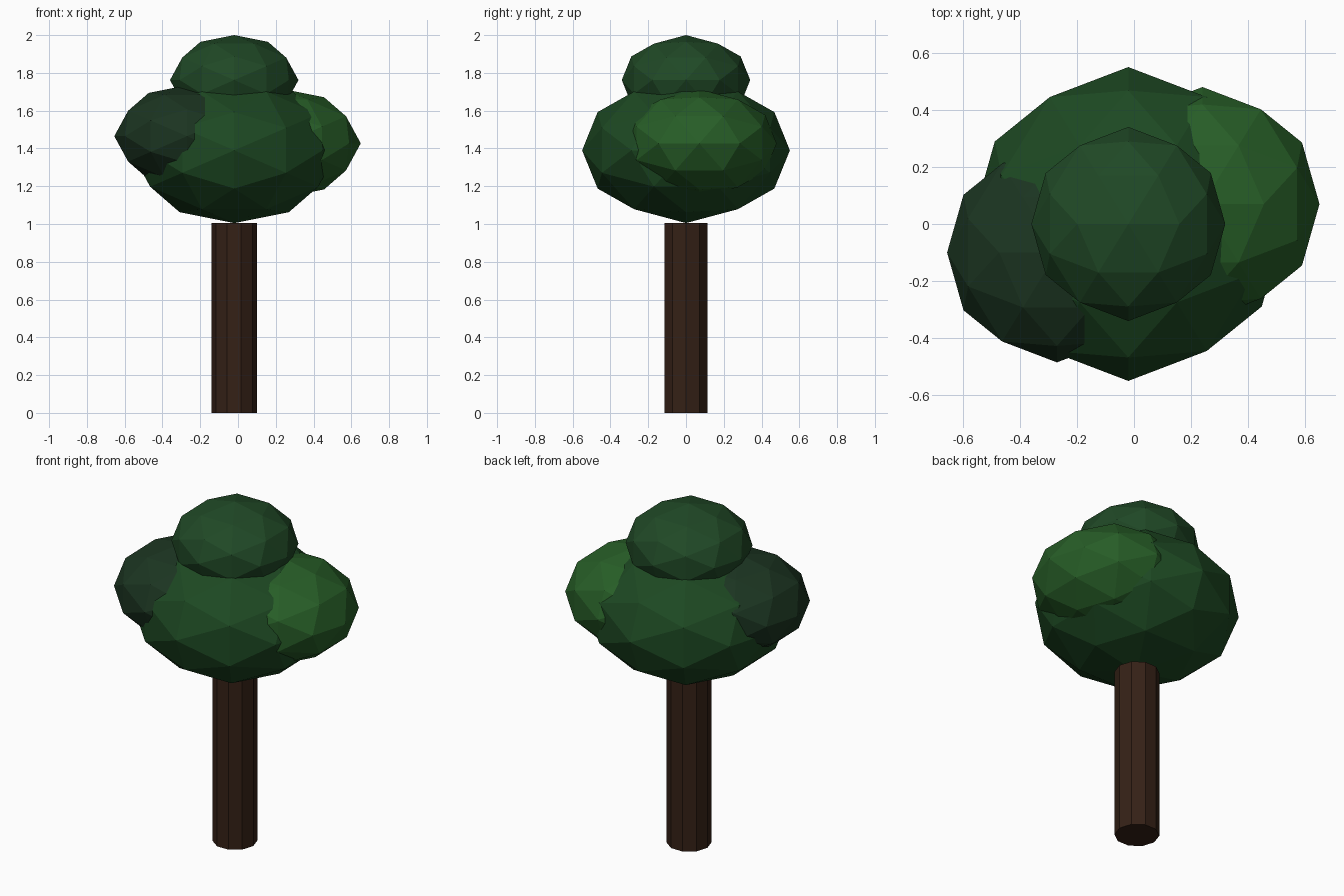
import bpy, bmesh, math
from itertools import combinations
from mathutils import Vector

if "Cube" in bpy.data.objects:
    bpy.data.objects.remove(bpy.data.objects["Cube"])


def material(name, rgb):
    m = bpy.data.materials.new(name)
    m.diffuse_color = (*rgb, 1)
    m.use_nodes = True
    m.node_tree.nodes["Principled BSDF"].inputs["Base Color"].default_value = m.diffuse_color
    return m


def finish(bm, name, mat):
    bmesh.ops.recalc_face_normals(bm, faces=bm.faces)
    me = bpy.data.meshes.new(name)
    bm.to_mesh(me)
    bm.free()
    me.materials.append(mat)
    ob = bpy.data.objects.new(name, me)
    bpy.context.collection.objects.link(ob)
    return ob


# Once-subdivided icosahedron aligned to the axes
PHI = (1 + math.sqrt(5)) / 2
corners = []
for a in (-PHI, PHI):
    for b in (-1, 1):
        corners += [Vector(p).normalized() for p in ((a, b, 0), (0, a, b), (b, 0, a))]
mids = [(p + q).normalized() for p, q in combinations(corners, 2) if p.dot(q) > 0.4]


def leaf_ball(name, centre, r, rgb):
    bm = bmesh.new()
    for p in corners + mids:
        bm.verts.new((centre[0] + p.x * r, centre[1] + p.y * r, centre[2] + p.z * r * 0.7))
    bmesh.ops.convex_hull(bm, input=bm.verts[:])
    return finish(bm, name, material(name + "_green", rgb))


def post(name, x, r, z0, z1, sides, mat):
    bm = bmesh.new()
    ring = [bm.verts.new((x + r * math.cos(2 * math.pi * i / sides),
                          r * math.sin(2 * math.pi * i / sides), z0)) for i in range(sides)]
    base = bm.faces.new(ring)
    top = bmesh.ops.extrude_face_region(bm, geom=[base], use_keep_orig=True)["geom"]
    bmesh.ops.translate(bm, vec=(0, 0, z1 - z0),
                        verts=[v for v in top if isinstance(v, bmesh.types.BMVert)])
    return finish(bm, name, mat)


# Trunk with a thin ridge on its right side
bark = material("bark", (0.035, 0.015, 0.008))
post("trunk", -0.02, 0.12, 0, 1.005, 10, bark)
post("trunk_ridge", 0.08, 0.021, 0.69, 1.005, 6, bark)

# Leaf canopy
leaf_ball("canopy_main", (-0.02, 0, 1.39), 0.55, (0.012, 0.065, 0.016))
leaf_ball("canopy_top", (-0.02, 0, 1.762), 0.34, (0.014, 0.065, 0.019))
leaf_ball("canopy_left", (-0.27, -0.10, 1.465), 0.385, (0.011, 0.035, 0.015))
leaf_ball("canopy_right", (0.24, 0.07, 1.427), 0.41, (0.02, 0.11, 0.02))
